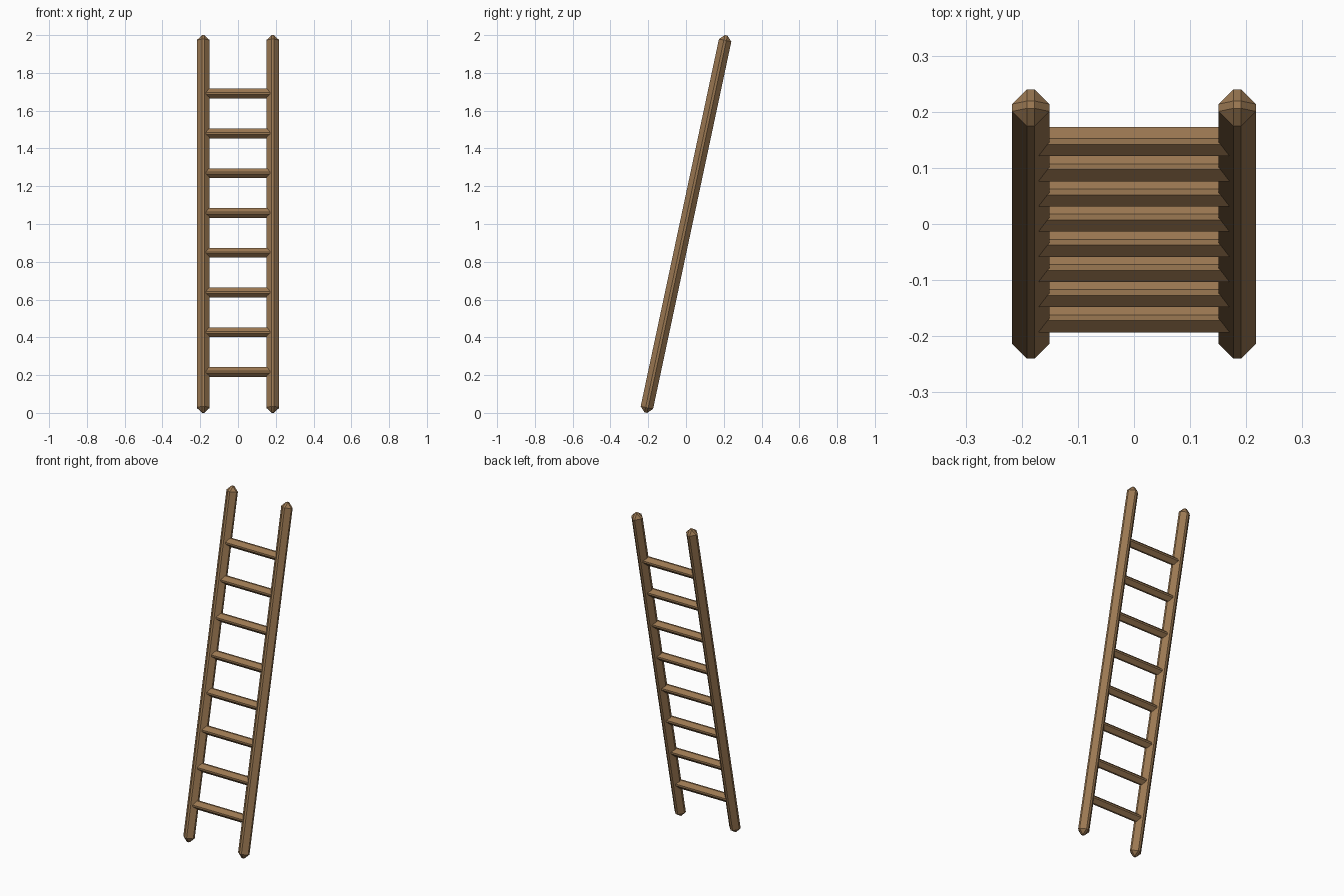
import bpy
import bmesh
import math
from mathutils import Matrix

default = bpy.data.objects.get("Cube")
if default:
    bpy.data.objects.remove(default, do_unlink=True)

LEAN = math.atan(0.213)
RAIL_X, RAIL_W, RAIL_LEN = 0.184, 0.067, 2.042
RUNG_W, RUNG_LEN, RUNG_COUNT = 0.052, 0.38, 8
RUNG_START, RUNG_STEP = 0.216, 0.2106

wood = bpy.data.materials.new("brown wood")
wood.use_nodes = True
colour = (0.33, 0.19, 0.085, 1)
wood.diffuse_color = colour
wood.node_tree.nodes["Principled BSDF"].inputs["Base Color"].default_value = colour


def beam(name, size, location, tilt):
    """Box with wide chamfers on every edge, tilted about x."""
    bm = bmesh.new()
    bmesh.ops.create_cube(bm, size=1, matrix=Matrix.Diagonal((*size, 1)))
    bmesh.ops.bevel(bm, geom=bm.edges[:], offset=0.4 * min(size),
                    offset_type='OFFSET', segments=1, affect='EDGES')
    mesh = bpy.data.meshes.new(name)
    bm.to_mesh(mesh)
    bm.free()
    mesh.materials.append(wood)
    obj = bpy.data.objects.new(name, mesh)
    obj.location = location
    obj.rotation_euler.x = tilt
    bpy.context.collection.objects.link(obj)
    return obj


# Leaning side rails with pointed ends
for side, sign in (("left", 1), ("right", -1)):
    beam(side + "_rail", (RAIL_W, RAIL_W, RAIL_LEN), (sign * RAIL_X, 0, 1), -LEAN)

# Rungs set into the rails at even steps
for i in range(RUNG_COUNT):
    z = RUNG_START + i * RUNG_STEP
    y = (z - 1) * math.tan(LEAN)
    beam(f"rung_{i + 1}", (RUNG_LEN, RUNG_W, RUNG_W), (0, y, z), 0)
